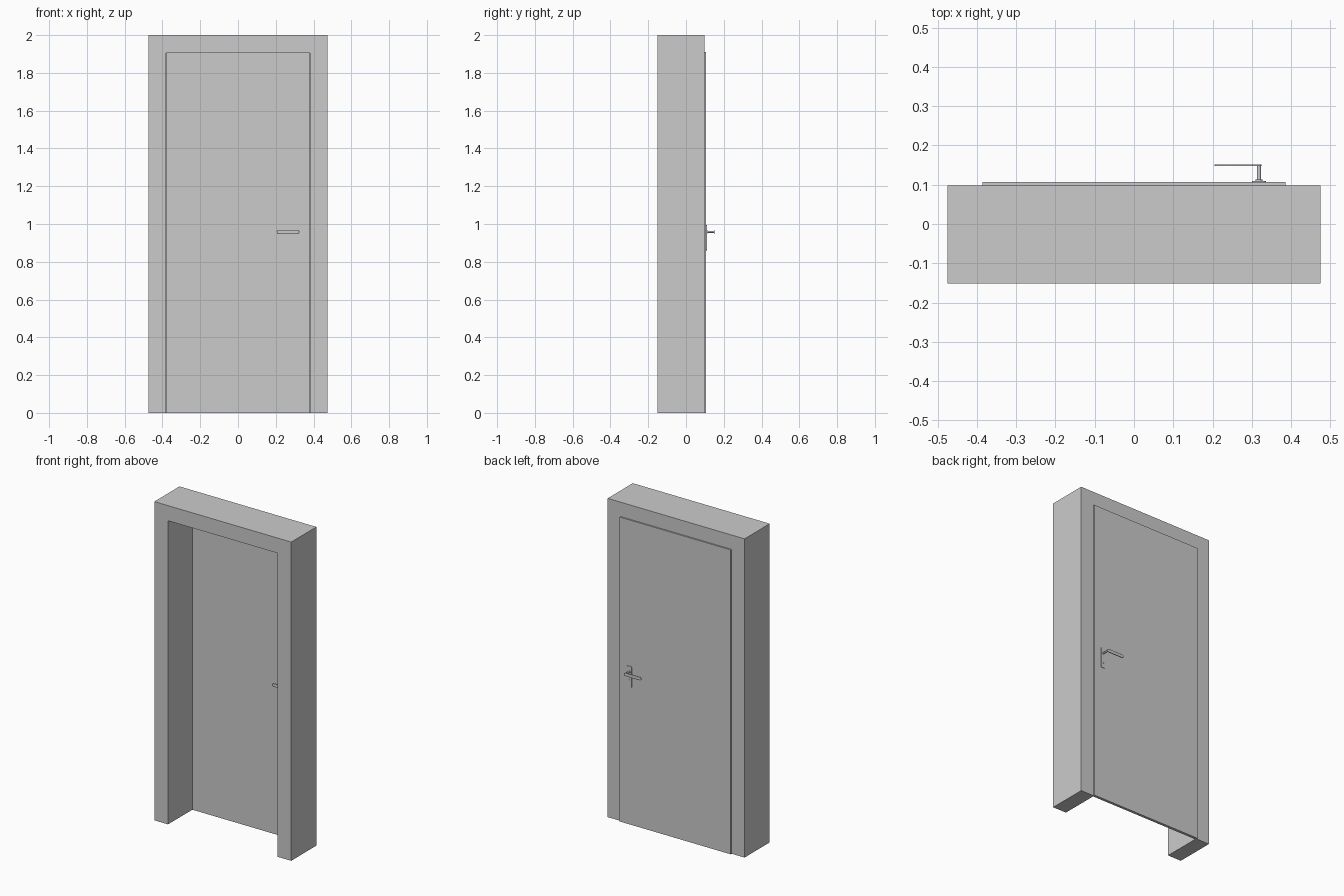
import bpy, bmesh, math

if "Cube" in bpy.data.objects:
    bpy.data.objects.remove(bpy.data.objects["Cube"])

def prism(name, outline, y0, y1, bevel=0.0):
    """Extrude an (x, z) outline between two y depths."""
    bm = bmesh.new()
    face = bm.faces.new([bm.verts.new((x, y0, z)) for x, z in outline])
    ext = bmesh.ops.extrude_face_region(bm, geom=[face])
    verts = [v for v in ext["geom"] if isinstance(v, bmesh.types.BMVert)]
    bmesh.ops.translate(bm, verts=verts, vec=(0, y1 - y0, 0))
    bmesh.ops.recalc_face_normals(bm, faces=bm.faces)
    me = bpy.data.meshes.new(name)
    bm.to_mesh(me)
    bm.free()
    ob = bpy.data.objects.new(name, me)
    bpy.context.collection.objects.link(ob)
    if bevel:
        mod = ob.modifiers.new("soft_edges", "BEVEL")
        mod.width, mod.segments = bevel, 2
    return ob

def rounded(cx, cz, w, h, r, n=6):
    """Rounded rectangle outline."""
    pts = []
    for i, (sx, sz) in enumerate([(1, 1), (-1, 1), (-1, -1), (1, -1)]):
        for k in range(n + 1):
            a = math.pi / 2 * (i + k / n)
            pts.append((cx + sx * (w / 2 - r) + r * math.cos(a),
                        cz + sz * (h / 2 - r) + r * math.sin(a)))
    return pts

def smooth(ob):
    bpy.ops.object.select_all(action="DESELECT")
    ob.select_set(True)
    bpy.context.view_layer.objects.active = ob
    bpy.ops.object.shade_smooth_by_angle(angle=math.radians(35))

# Frame: upside-down U around the opening
W, O, T = 0.475, 0.38, 1.905
prism("frame", [(-W, 0), (-W, 2), (W, 2), (W, 0), (O, 0), (O, T), (-O, T), (-O, 0)],
      -0.151, 0.098)

# Door leaf: inner part in the opening, overlapping lip outside the frame
def door_box(name, w, top, y0, y1):
    prism(name, [(-w, 0), (w, 0), (w, top), (-w, top)], y0, y1)

door_box("door_leaf", O - 0.0005, T - 0.0005, 0.09, 0.0985)
door_box("door_lip", 0.385, 1.91, 0.0982, 0.107)

# Handle sets on both sides of the door
HX, HZ = 0.318, 0.958
for side, base, d in (("back", 0.107, 1), ("front", 0.09, -1)):
    plate = prism(side + "_plate", rounded(HX, 0.927, 0.035, 0.133, 0.008),
                  base, base + d * 0.003)
    collar = prism(side + "_collar", rounded(HX, HZ, 0.018, 0.018, 0.0089),
                   base, base + d * 0.006)
    stem = prism(side + "_stem", rounded(HX, HZ, 0.010, 0.010, 0.0049),
                 base, base + d * 0.043)
    lever = prism(side + "_lever", rounded(0.265, HZ, 0.12, 0.021, 0.0104),
                  base + d * 0.040, base + d * 0.045, 0.0012)
    lock = prism(side + "_keyhole", rounded(HX, 0.90, 0.008, 0.018, 0.0039),
                 base, base + d * 0.0035)
    for ob in (plate, collar, stem, lever, lock):
        smooth(ob)
